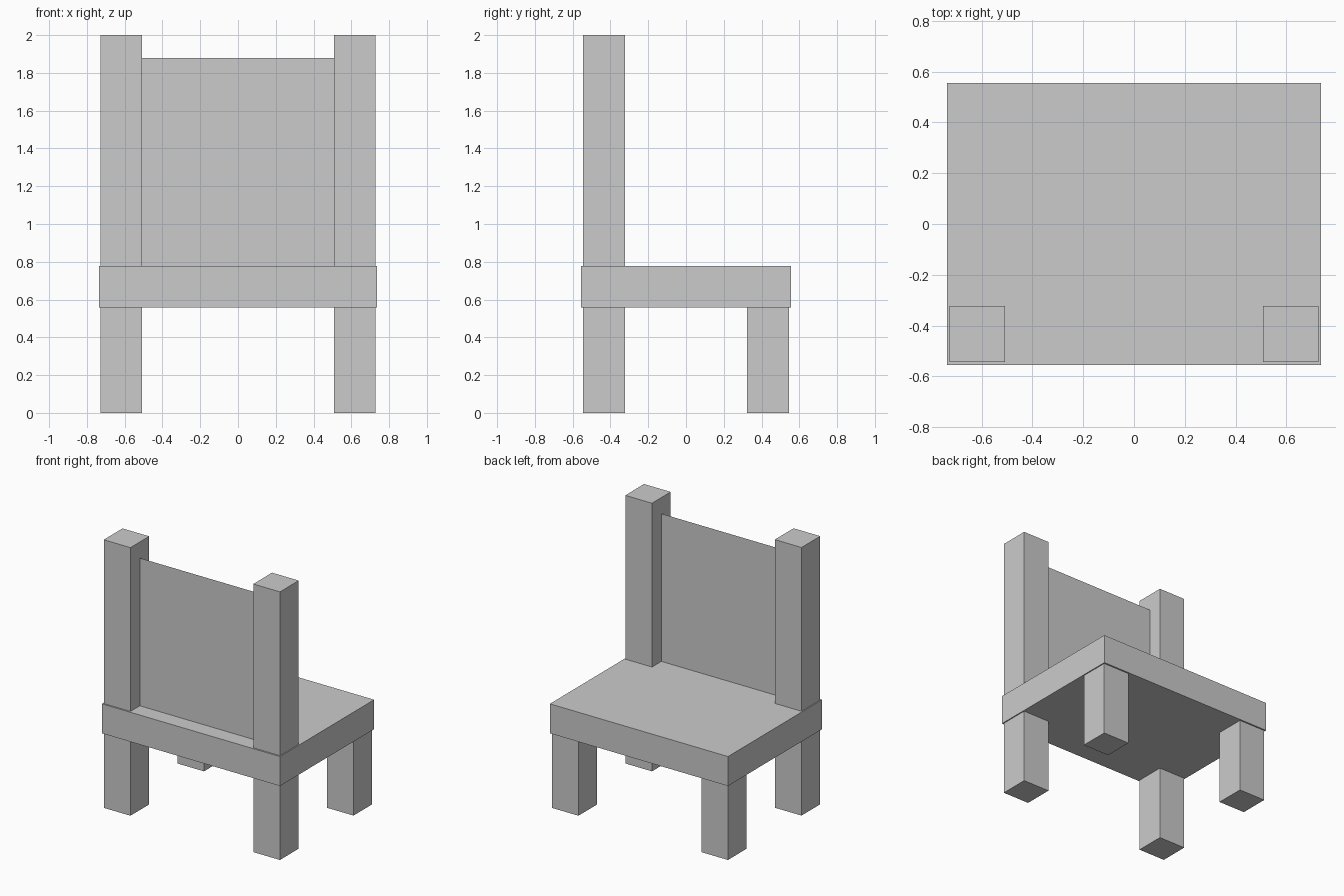
import bpy

if "Cube" in bpy.data.objects:
    bpy.data.objects.remove(bpy.data.objects["Cube"])


def box(name, x, y, z):
    """Box from (min, max) ranges on each axis."""
    bpy.ops.mesh.primitive_cube_add(size=1)
    ob = bpy.context.object
    ob.name = name
    ob.location = [(a + b) / 2 for a, b in (x, y, z)]
    ob.scale = [b - a for a, b in (x, y, z)]
    bpy.ops.object.transform_apply(location=True, rotation=True, scale=True)
    return ob


LEG_IN, LEG_OUT = 0.507, 0.727        # leg extents in x
Y_IN, Y_OUT = 0.323, 0.544            # leg extents in y
SEAT_Z = (0.558, 0.778)

# Seat slab
box("seat", (-0.735, 0.735), (-0.555, 0.555), SEAT_Z)

# Legs and backrest posts, one set per side
for side, s in (("left", -1), ("right", 1)):
    x = sorted((s * LEG_IN, s * LEG_OUT))
    box(f"{side}_bare_leg", x, (Y_IN, Y_OUT), (0, SEAT_Z[0]))
    box(f"{side}_post_leg", x, (-Y_OUT, -Y_IN), (0, SEAT_Z[0]))
    box(f"{side}_back_post", x, (-Y_OUT, -Y_IN), (SEAT_Z[1], 2.0))

# Backrest panel: a single thin sheet midway through the posts
y = -(Y_IN + Y_OUT) / 2
top = 1.88
mesh = bpy.data.meshes.new("back_panel")
mesh.from_pydata([(-LEG_IN, y, SEAT_Z[1]), (LEG_IN, y, SEAT_Z[1]),
                  (LEG_IN, y, top), (-LEG_IN, y, top)], [], [(0, 1, 2, 3)])
panel = bpy.data.objects.new("back_panel", mesh)
bpy.context.collection.objects.link(panel)
